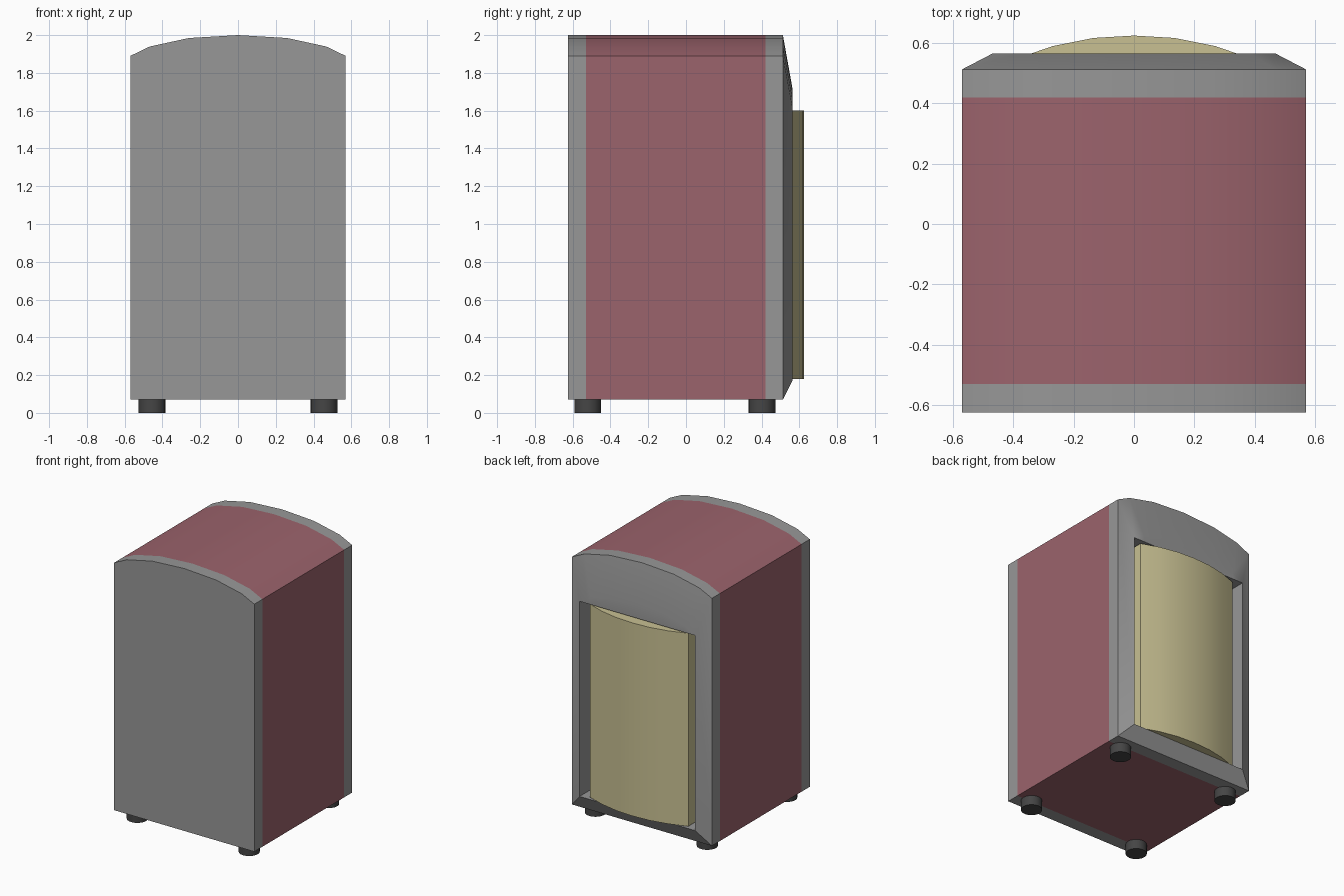
import bpy, bmesh
from math import radians

if "Cube" in bpy.data.objects:
    bpy.data.objects.remove(bpy.data.objects["Cube"])


def material(name, rgb):
    m = bpy.data.materials.new(name)
    m.diffuse_color = (*rgb, 1)
    m.use_nodes = True
    m.node_tree.nodes["Principled BSDF"].inputs["Base Color"].default_value = m.diffuse_color
    return m


grey = material("grey_metal", (0.31, 0.31, 0.31))
red = material("dusty_red", (0.33, 0.125, 0.15))
cream = material("cream_paper", (0.58, 0.53, 0.29))
black = material("black_rubber", (0.06, 0.06, 0.06))


def finish(bm, name, mats, smooth=None):
    bmesh.ops.remove_doubles(bm, verts=bm.verts, dist=1e-4)
    bmesh.ops.recalc_face_normals(bm, faces=bm.faces)
    mesh = bpy.data.meshes.new(name)
    bm.to_mesh(mesh)
    bm.free()
    ob = bpy.data.objects.new(name, mesh)
    bpy.context.collection.objects.link(ob)
    for m in mats:
        mesh.materials.append(m)
    if smooth:
        bpy.context.view_layer.objects.active = ob
        ob.select_set(True)
        bpy.ops.object.shade_smooth_by_angle(angle=radians(smooth))
        ob.select_set(False)
    return ob


# Arch profile as fractions of half width and rise
ARCH = [(-1, 0), (-0.82, 0.45), (-0.456, 0.86), (0, 1),
        (0.456, 0.86), (0.82, 0.45), (1, 0)]


def outline(half, low, shoulder, rise):
    return [(-half, low)] + [(half * u, shoulder + rise * v) for u, v in ARCH] + [(half, low)]


# Casing: lofted arch rings, bevelled bezel and recess, red middle band
outer = outline(0.57, 0.07, 1.89, 0.11)
bezel = outline(0.47, 0.175, 1.61, 0.10)
opening = outline(0.47, 0.175, 1.61, 0)
stations = [(-0.625, outer), (-0.53, outer), (0.42, outer), (0.513, outer),
            (0.565, bezel), (0.565, opening), (0.30, opening)]
bm = bmesh.new()
rings = [[bm.verts.new((x, y, z)) for x, z in prof] for y, prof in stations]
n = len(outer)
for i, (a, b) in enumerate(zip(rings, rings[1:])):
    for k in range(n):
        j = (k + 1) % n
        f = bm.faces.new((a[k], a[j], b[j], b[k]))
        f.material_index = 1 if i == 1 else 0
bm.faces.new(rings[0])
bm.faces.new(rings[-1])
finish(bm, "dispenser_casing", [grey, red], 25)

# Napkin stack: bowed front extruded upwards
bow = [(-0.40, 0.545), (-0.27, 0.59), (-0.135, 0.617), (0, 0.625),
       (0.135, 0.617), (0.27, 0.59), (0.40, 0.545)]
bm = bmesh.new()
base = bm.faces.new([bm.verts.new((x, y, 0.18)) for x, y in bow + [(0.40, 0.31), (-0.40, 0.31)]])
top = bmesh.ops.extrude_face_region(bm, geom=[base])["geom"]
bmesh.ops.translate(bm, vec=(0, 0, 1.42), verts=[v for v in top if isinstance(v, bmesh.types.BMVert)])
if not base.is_valid or len(bm.faces) < 11:
    bm.faces.new([v for v in bm.verts if v.co.z < 0.2])
finish(bm, "napkin_stack", [cream], 30)

# Four rubber feet
for side, x in (("left", -0.455), ("right", 0.455)):
    for end, y in (("front", -0.52), ("back", 0.402)):
        bpy.ops.mesh.primitive_cylinder_add(vertices=20, radius=0.071, depth=0.075,
                                            location=(x, y, 0.0375))
        foot = bpy.context.object
        foot.name = f"foot_{end}_{side}"
        foot.data.materials.append(black)
        bpy.ops.object.shade_smooth_by_angle(angle=radians(30))
